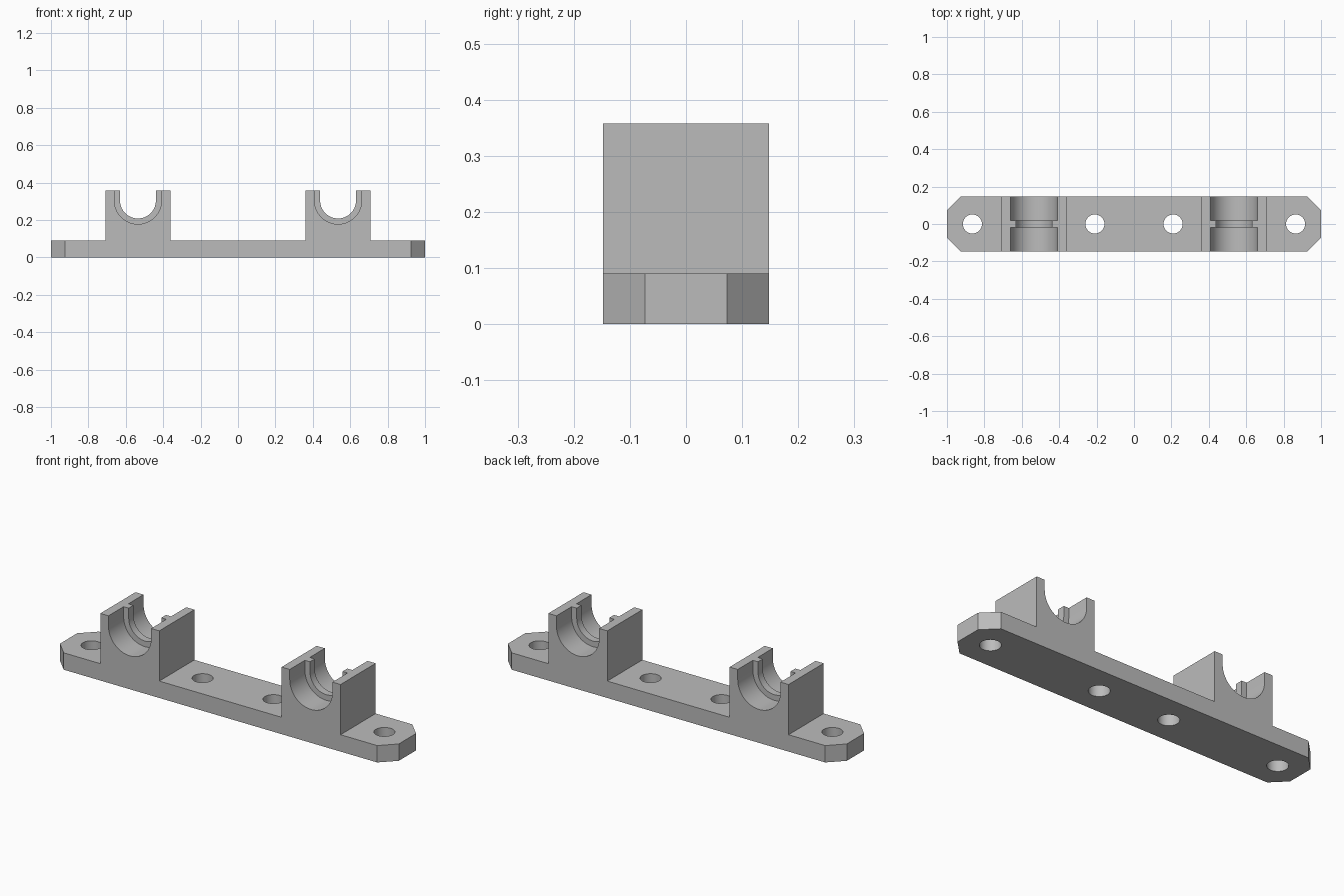
import bpy, bmesh, math

cube = bpy.data.objects.get("Cube")
if cube:
    bpy.data.objects.remove(cube)

HALF_Y, BASE_Z, TOP_Z = 0.148, 0.09, 0.358
SADDLE_X, SADDLE_HALF, BORE_Z = 0.535, 0.174, 0.304
RIM_R, BORE_R, RIM_HALF = 0.096, 0.126, 0.02

grey = bpy.data.materials.new("plain grey")
grey.use_nodes = True
colour = (0.5, 0.5, 0.5, 1)
grey.diffuse_color = colour
grey.node_tree.nodes["Principled BSDF"].inputs["Base Color"].default_value = colour


def u_slot(cx, r, top, steps=32):
    """U-shaped outline in x and z, from the left lip round to the right lip."""
    arc = [(cx - r * math.cos(math.pi * i / steps),
            BORE_Z - r * math.sin(math.pi * i / steps)) for i in range(steps + 1)]
    return [(cx - r, top)] + arc + [(cx + r, top)]


def prism(name, outline, y0, y1, corner=0):
    """Extrude an x-z outline along y, optionally chamfering the end corners."""
    bm = bmesh.new()
    face = bm.faces.new([bm.verts.new((x, y0, z)) for x, z in outline])
    out = bmesh.ops.extrude_face_region(bm, geom=[face])
    new = [v for v in out["geom"] if isinstance(v, bmesh.types.BMVert)]
    bmesh.ops.translate(bm, verts=new, vec=(0, y1 - y0, 0))
    if corner:
        ends = [e for e in bm.edges
                if all(abs(v.co.x) > 0.999 for v in e.verts)
                and abs(e.verts[0].co.z - e.verts[1].co.z) > 0.01]
        bmesh.ops.bevel(bm, geom=ends, offset=corner, segments=1,
                        affect='EDGES', profile=0.5)
    bmesh.ops.recalc_face_normals(bm, faces=bm.faces)
    mesh = bpy.data.meshes.new(name)
    bm.to_mesh(mesh)
    bm.free()
    mesh.materials.append(grey)
    obj = bpy.data.objects.new(name, mesh)
    bpy.context.collection.objects.link(obj)
    return obj


# Base plate and both saddles share one front profile
outline = [(-1, 0), (-1, BASE_Z)]
for cx in (-SADDLE_X, SADDLE_X):
    left, right = cx - SADDLE_HALF, cx + SADDLE_HALF
    outline += [(left, BASE_Z), (left, TOP_Z)]
    outline += u_slot(cx, RIM_R, TOP_Z)
    outline += [(right, TOP_Z), (right, BASE_Z)]
outline += [(1, BASE_Z), (1, 0)]
bracket = prism("saddle_bracket", outline, -HALF_Y, HALF_Y, corner=0.075)

cutters = []

# Wider bores either side of the central rim
for cx in (-SADDLE_X, SADDLE_X):
    for side in (-1, 1):
        y0, y1 = sorted((side * RIM_HALF, side * 0.2))
        cutters.append(prism("bore_cutter", u_slot(cx, BORE_R, 0.5), y0, y1))

# Screw holes
for x in (-0.864, -0.209, 0.209, 0.864):
    bpy.ops.mesh.primitive_cylinder_add(vertices=48, radius=0.051, depth=0.4,
                                        location=(x, 0, 0.05))
    hole = bpy.context.object
    hole.name = "hole_cutter"
    hole.data.materials.append(grey)
    cutters.append(hole)

bpy.ops.object.select_all(action='DESELECT')
bpy.context.view_layer.objects.active = bracket
bracket.select_set(True)
for cutter in cutters:
    cutter.hide_render = True
    mod = bracket.modifiers.new("cut", 'BOOLEAN')
    mod.operation, mod.solver, mod.object = 'DIFFERENCE', 'EXACT', cutter
    bpy.ops.object.modifier_apply(modifier=mod.name)
    bpy.data.objects.remove(cutter)

bpy.ops.object.shade_smooth_by_angle(angle=math.radians(30))
